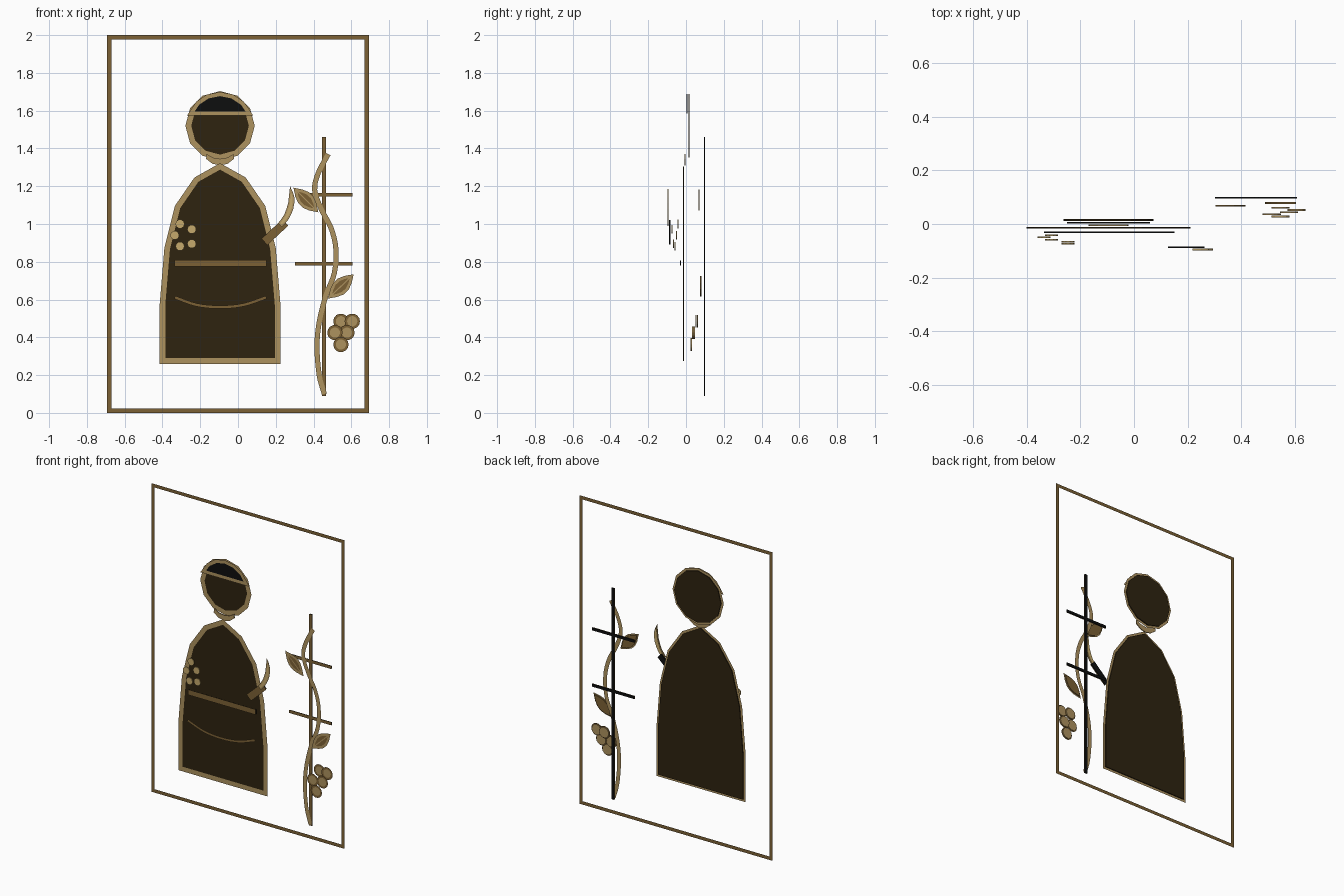
import bpy, bmesh, math
from mathutils import Vector

old = bpy.data.objects.get("Cube")
if old:
    bpy.data.objects.remove(old, do_unlink=True)


def material(name, rgb):
    linear = [((c / 255 + 0.055) / 1.055) ** 2.4 for c in rgb] + [1]
    mat = bpy.data.materials.new(name)
    mat.use_nodes = True
    mat.diffuse_color = linear
    mat.node_tree.nodes["Principled BSDF"].inputs["Base Color"].default_value = linear
    return mat


BRONZE = material("bronze", (124, 97, 53))
TAN = material("tan", (174, 146, 95))
GOLD = material("pale gold", (198, 170, 108))
UMBER = material("dark umber", (46, 35, 16))
BLACK = material("black", (13, 14, 14))
THICK = 0.006


def finish(name, bm, mat):
    mesh = bpy.data.meshes.new(name)
    bm.to_mesh(mesh)
    bm.free()
    mesh.materials.append(mat)
    obj = bpy.data.objects.new(name, mesh)
    bpy.context.collection.objects.link(obj)


def plate(name, pts, y, mat):
    """Thin solid sheet cut to an x-z outline, centred on depth y."""
    bm = bmesh.new()
    face = bm.faces.new([bm.verts.new((x, y - THICK / 2, z)) for x, z in pts])
    grown = bmesh.ops.extrude_face_region(bm, geom=[face])
    moved = [v for v in grown["geom"] if isinstance(v, bmesh.types.BMVert)]
    bmesh.ops.translate(bm, verts=moved, vec=(0, THICK, 0))
    bmesh.ops.recalc_face_normals(bm, faces=bm.faces)
    finish(name, bm, mat)


def stroke(name, pts, y, width, mat, closed=False):
    """Flat mitred ribbon along an x-z path, facing the front."""
    p = [Vector(q) for q in pts]
    n = len(p)
    bm = bmesh.new()
    rows = []
    for i, q in enumerate(p):
        before = p[i - 1] if closed or i else None
        after = p[(i + 1) % n] if closed or i < n - 1 else None
        a = (q - before).normalized() if before else (after - q).normalized()
        b = (after - q).normalized() if after else a
        na, nb = Vector((-a.y, a.x)), Vector((-b.y, b.x))
        side = (na + nb).normalized()
        side *= width / 2 / max(side.dot(na), 0.3)
        rows.append([bm.verts.new((v.x, y, v.y)) for v in (q + side, q - side)])
    for i in range(n if closed else n - 1):
        (a, b), (c, d) = rows[i], rows[(i + 1) % n]
        bm.faces.new((a, b, d, c))
    finish(name, bm, mat)


def outlined(name, pts, y, fill, edge, width):
    plate(name, pts, y, fill)
    stroke(name + "_outline", pts, y - THICK / 2 - 0.001, width, edge, True)


def bar(name, a, b, y, width):
    """Bronze strip on a narrower black backing."""
    a, b = Vector(a), Vector(b)
    d = (b - a).normalized()
    s = Vector((-d.y, d.x)) * width * 0.4
    plate(name + "_backing", [a + s, a - s, b - s, b + s], y, BLACK)
    stroke(name, [a, b], y - THICK / 2 - 0.001, width, BRONZE)


def circle(x, z, rx, rz, n, start=0, end=2 * math.pi, closed=True):
    steps = n if closed else n - 1
    return [(x + rx * math.cos(start + (end - start) * i / steps),
             z + rz * math.sin(start + (end - start) * i / steps)) for i in range(n)]


def smooth(pts, steps=4):
    """Catmull-Rom curve through the points."""
    p = [Vector(q) for q in pts]
    p = [2 * p[0] - p[1]] + p + [2 * p[-1] - p[-2]]
    out = []
    for a, b, c, d in zip(p, p[1:], p[2:], p[3:]):
        for i in range(steps):
            t = i / steps
            out.append(0.5 * (2 * b + (c - a) * t + (2 * a - 5 * b + 4 * c - d) * t * t
                              + (3 * b - a - 3 * c + d) * t ** 3))
    return out + [p[-2]]


MID = -0.095  # centre line of the figure

# Border
stroke("border_frame", [(-.682, .011), (.682, .011), (.682, 1.989), (-.682, 1.989)],
       0.102, 0.022, BRONZE, True)

# Head, cap and collar
outlined("head", circle(MID, 1.52, .168, .168, 12), 0.015, UMBER, TAN, 0.03)
low = math.asin(0.065 / 0.168)
cap = circle(MID, 1.52, .168, .168, 7, low, math.pi - low, False)
outlined("cap", cap, 0.005, BLACK, TAN, 0.022)
collar = (circle(MID, 1.43, .105, .12, 9, math.pi, 2 * math.pi, False)
          + circle(MID, 1.43, .1, .085, 9, 2 * math.pi, math.pi, False)[1:-1])
lower = [q for q in collar if q[1] < 1.375]
plate("collar", lower, -0.005, TAN)

# Robe, mirrored about the centre line
half = [(-.22, 1.235), (-.32, 1.09), (-.375, .87), (-.40, .57), (-.40, .275)]
robe = [(MID, 1.305)] + half + [(2 * MID - x, z) for x, z in reversed(half)]
outlined("robe", robe, -0.014, UMBER, TAN, 0.03)
bar("belt", (-.335, .793), (.15, .793), -0.03, 0.035)
stroke("robe_fold", smooth([(-.335, .612), (-.22, .572), (MID, .56), (.03, .572), (.15, .612)]),
       -0.038, 0.017, BRONZE)

# Flower dots on the chest
dots = [(-.307, 1.0), (-.335, .94), (-.307, .882), (-.245, .895), (-.245, .972)]
for i, (x, z) in enumerate(dots):
    plate(f"flower_dot_{i + 1}", circle(x, z, .024, .024, 10), -0.042 - i * 0.008, GOLD)

# Sickle held in the hand
bar("sickle_handle", (.14, .905), (.25, 1.008), -0.086, 0.046)
blade = smooth([(.278, 1.185), (.294, 1.14), (.288, 1.08), (.262, 1.025), (.232, .99)], 2) \
    + smooth([(.218, 1.004), (.25, 1.05), (.27, 1.11)], 2)
outlined("sickle_blade", blade, -0.095, GOLD, TAN, 0.009)

# Trellis
bar("trellis_post", (.456, .09), (.456, 1.46), 0.097, 0.022)
for name, z in (("upper", 1.155), ("lower", .79)):
    bar(f"trellis_{name}_rail", (.302, z), (.606, z), 0.097, 0.02)

# Climbing vine
vine = [(.478, 1.37), (.425, 1.27), (.406, 1.18), (.44, 1.08), (.492, .98), (.518, .87),
        (.51, .74), (.465, .62), (.43, .48), (.418, .35), (.43, .2), (.457, .1)]
stroke("vine", smooth(vine), 0.088, 0.027, TAN)


# Leaves, bulging evenly to both sides of the tip-to-stem line
def leaf(name, a, b, bulge, y):
    a, b = Vector(a), Vector(b)
    d = b - a
    s = Vector((-d.y, d.x)) * bulge
    side = [(t, math.sin(math.pi * t)) for t in (.2, .4, .6, .8)]
    pts = [a] + [a + d * t - s * w for t, w in side] + [b]
    pts += [a + d * t + s * w for t, w in reversed(side)]
    outlined(name, pts, y, BRONZE, TAN, 0.016)
    stroke(name + "_vein", [a, b], y - THICK / 2 - 0.002, 0.006, TAN)


leaf("lower_leaf", (.487, .615), (.602, .724), 0.22, 0.078)
leaf("upper_leaf", (.304, 1.182), (.415, 1.072), 0.22, 0.068)

# Grapes
grapes = [(.545, .485), (.605, .485), (.577, .425), (.513, .425), (.545, .362)]
for i, (x, z) in enumerate(grapes):
    outlined(f"grape_{i + 1}", circle(x, z, .034, .034, 14), 0.06 - i * 0.008, TAN, BRONZE, 0.013)
